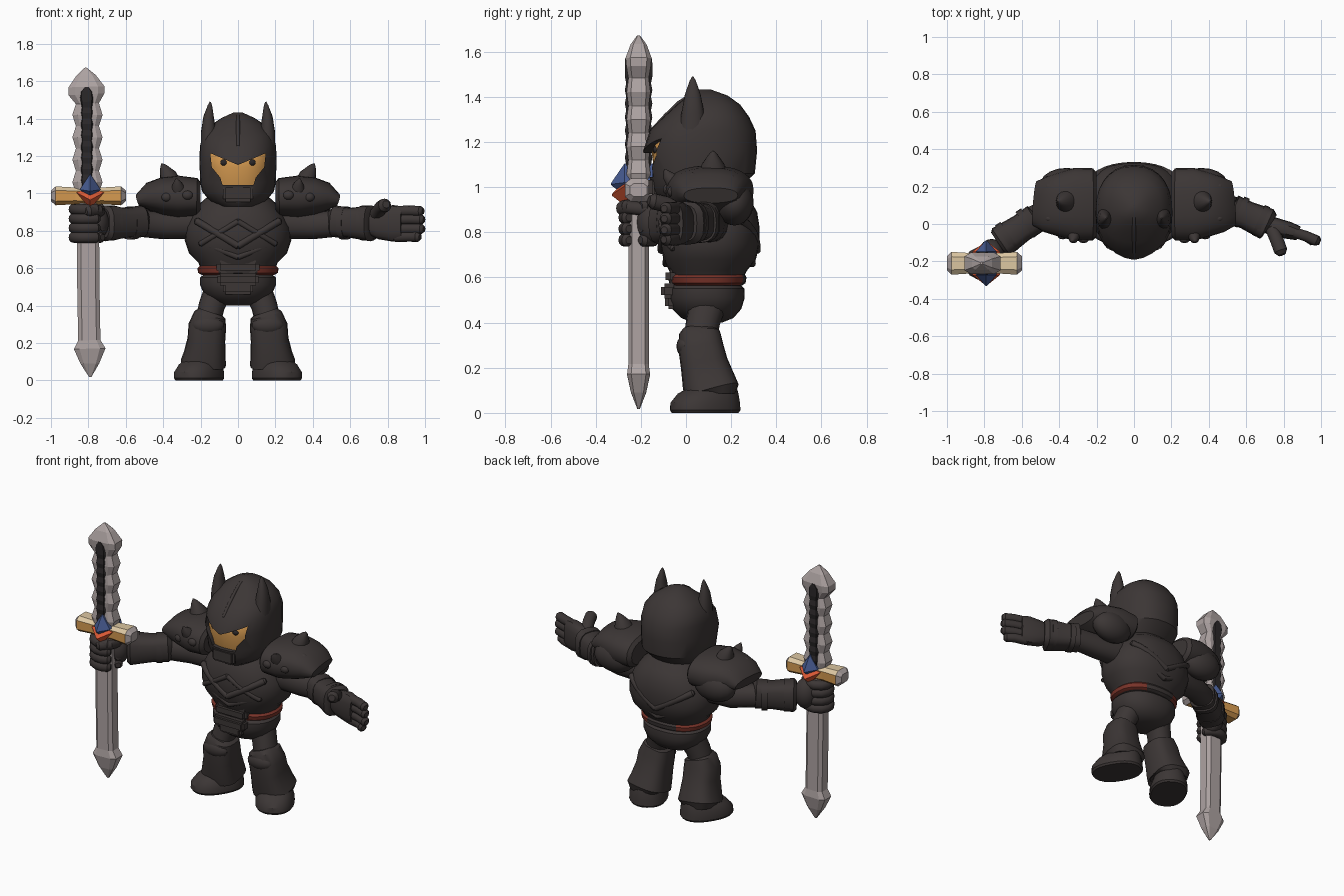
import bpy, bmesh, math
from mathutils import Vector as V

if "Cube" in bpy.data.objects:
    bpy.data.objects.remove(bpy.data.objects["Cube"])

def material(name, r, g, b):
    m = bpy.data.materials.new(name)
    m.diffuse_color = (r, g, b, 1)
    m.use_nodes = True
    m.node_tree.nodes["Principled BSDF"].inputs["Base Color"].default_value = m.diffuse_color
    return m

DARK = material("dark_armour", 0.045, 0.037, 0.036)
STEEL = material("steel", 0.42, 0.365, 0.36)
ORANGE = material("orange_gold", 0.66, 0.32, 0.08)
CREAM = material("cream", 0.72, 0.57, 0.36)
BELT = material("belt_red", 0.19, 0.033, 0.022)
RED = material("gem_red", 0.70, 0.10, 0.035)
BLUE = material("gem_blue", 0.06, 0.10, 0.27)
BLACK = material("groove_black", 0.024, 0.021, 0.022)

def spow(t, e):
    return math.copysign(abs(t) ** e, t)

def finish(name, bm, mats, rule=None, angle=35):
    bmesh.ops.recalc_face_normals(bm, faces=bm.faces)
    if rule:
        for f in bm.faces:
            f.material_index = rule(f)
    me = bpy.data.meshes.new(name)
    bm.to_mesh(me)
    bm.free()
    ob = bpy.data.objects.new(name, me)
    bpy.context.collection.objects.link(ob)
    for m in mats:
        me.materials.append(m)
    if angle:
        smooth(ob, angle)
    return ob

def smooth(ob, angle):
    bpy.ops.object.select_all(action='DESELECT')
    ob.select_set(True)
    bpy.context.view_layer.objects.active = ob
    bpy.ops.object.shade_smooth_by_angle(angle=math.radians(angle))

def skin(name, rings, mats, rule=None, angle=35):
    """Skin closed rings of points and cap both ends."""
    bm = bmesh.new()
    vs = [[bm.verts.new(p) for p in r] for r in rings]
    n = len(vs[0])
    for a, b in zip(vs, vs[1:]):
        for i in range(n):
            j = (i + 1) % n
            bm.faces.new((a[i], a[j], b[j], b[i]))
    bm.faces.new(vs[0])
    bm.faces.new(vs[-1])
    return finish(name, bm, mats, rule, angle)

def stack(name, rows, mats=(DARK,), sides=28, n=2.3, **kw):
    """Upright body from rows of (z, half width, front y, back y)."""
    rings = []
    for z, hx, yf, yb in rows:
        angles = [2 * math.pi * k / sides for k in range(sides)]
        rings.append([(hx * spow(math.cos(a), 2 / n),
                       (yf + yb) / 2 + (yb - yf) / 2 * spow(math.sin(a), 2 / n), z) for a in angles])
    return skin(name, rings, mats, **kw)

def limb(name, rows, mats=(DARK,), sides=16, n=2.2, phase=0, **kw):
    """Sweep through rows of (point, sideways radius, upward radius)."""
    pts = [V(r[0]) for r in rows]
    rings = []
    overall = pts[-1] - pts[0]
    ref = V((0, 1, 0)) if abs(overall.z) > 0.75 * overall.length else V((0, 0, 1))
    for i, (p, a, b) in enumerate(rows):
        d = (pts[min(i + 1, len(pts) - 1)] - pts[max(i - 1, 0)]).normalized()
        u = d.cross(ref).normalized()
        w = u.cross(d)
        rings.append([pts[i] + u * a * spow(math.cos(t), 2 / n) + w * b * spow(math.sin(t), 2 / n)
                      for t in (2 * math.pi * (k + phase) / sides for k in range(sides))])
    return skin(name, rings, mats, **kw)

def tube(name, pts, r, **kw):
    a, b, c, d = V(pts[0]), V(pts[1]), V(pts[-2]), V(pts[-1])
    rows = [(a + (a - b).normalized() * r * .6, r * .55, r * .55)] + [(p, r, r) for p in pts]
    rows.append((d + (d - c).normalized() * r * .6, r * .55, r * .55))
    return limb(name, rows, sides=12, **kw)

def blob(name, c, r, mats=(DARK,)):
    bm = bmesh.new()
    bmesh.ops.create_uvsphere(bm, u_segments=18, v_segments=12, radius=1)
    for v in bm.verts:
        v.co = V(c) + V([v.co[i] * r[i] for i in range(3)])
    return finish(name, bm, mats)

def block(name, c, size, bevel=.014, mats=(DARK,)):
    bm = bmesh.new()
    bmesh.ops.create_cube(bm, size=1)
    for v in bm.verts:
        v.co = V(c) + V([v.co[i] * size[i] for i in range(3)])
    bmesh.ops.bevel(bm, geom=bm.edges[:], offset=bevel, segments=2, affect='EDGES')
    return finish(name, bm, mats)

# Helmet with a V-browed face opening
helmet = stack("helmet", [(.93, .10, -.11, .16), (.96, .15, -.14, .20), (1.01, .192, -.155, .25),
                          (1.06, .202, -.165, .305), (1.16, .206, -.19, .315), (1.25, .204, -.16, .308),
                          (1.31, .19, -.10, .28), (1.365, .145, -.04, .24), (1.405, .085, .01, .185),
                          (1.432, .025, .06, .11)], angle=0, n=2.25)
opening = [(-.148, 1.215), (0, 1.152), (.148, 1.215), (.14, 1.14), (.095, 1.085), (.083, 1.045),
           (-.083, 1.045), (-.095, 1.085), (-.14, 1.14)]
cutter = skin("face_cutter", [[(x, y, z) for x, z in opening] for y in (-.4, -.01)], (DARK,), angle=0)
mod = helmet.modifiers.new("opening", 'BOOLEAN')
mod.operation = 'DIFFERENCE'
mod.object = cutter
bpy.context.view_layer.objects.active = helmet
bpy.ops.object.modifier_apply(modifier="opening")
bpy.data.objects.remove(cutter)
smooth(helmet, 30)
stack("face", [(1.0, .16, -.125, .2), (1.06, .175, -.14, .2), (1.14, .182, -.15, .2), (1.2, .182, -.148, .2),
               (1.24, .17, -.12, .2)], (ORANGE,))
tube("helmet_crest", [(0, -.15, 1.25), (0, -.09, 1.315), (0, -.03, 1.373), (0, .03, 1.41), (0, .1, 1.423)], .010)
block("chin_guard", (0, -.145, 1.0), (.16, .04, .09))

# Torso, pelvis and belt
stack("chest", [(.53, .17, -.04, .23), (.58, .192, -.055, .245), (.63, .212, -.075, .27),
                (.68, .262, -.10, .31), (.75, .285, -.115, .326), (.82, .28, -.115, .326),
                (.89, .245, -.10, .315), (.95, .20, -.07, .28), (1.02, .12, 0, .2)])
stack("pelvis", [(.40, .07, .03, .16), (.42, .13, -.02, .21), (.46, .18, -.06, .245), (.51, .203, -.08, .26),
                 (.55, .203, -.08, .258), (.568, .18, -.06, .24)])
stack("belt", [(.565, .195, -.06, .25), (.575, .213, -.074, .264), (.60, .217, -.08, .268), (.615, .2, -.065, .26)],
      (DARK, BELT), rule=lambda f: int(abs(f.calc_center_median().x) > .115))
block("belt_buckle", (0, -.075, .54), (.22, .07, .065))
block("buckle_plate", (0, -.067, .495), (.16, .05, .07))
block("belly_plate", (0, -.055, .605), (.23, .07, .075), .02)

def chest_y(x):
    return .105 - .22 * (1 - (abs(x) / .285) ** 2.3) ** (1 / 2.3)

# Low crossed ridges on the breastplate and back
for i, (z0, slope, w, r) in enumerate([(.72, .6, .22, .019), (.66, .4, .17, .016), (.85, -.6, .2, .015)]):
    for s in (-1, 1):
        xs = [w * k / 6 for k in range(7)]
        off = .027 if i == 1 else .008
        tube(f"chest_ridge_{i}", [(s * x, chest_y(x) + off, z0 + slope * x) for x in xs], r)
        if i < 2:
            tube(f"back_ridge_{i}", [(s * x, .205 - chest_y(x) - off, z0 + slope * x) for x in xs], r)

for s in (-1, 1):
    side = "left" if s > 0 else "right"
    # Helmet horns and eyes
    limb(side + "_horn", [((s * .15, .03, 1.24), .05, .065), ((s * .158, .03, 1.33), .04, .05),
                          ((s * .157, .03, 1.41), .028, .035), ((s * .15, .03, 1.47), .012, .014),
                          ((s * .148, .03, 1.49), .003, .003)])
    blob(side + "_eye", (s * .075, -.133, 1.165), (.02, .014, .017), (BLACK,))
    # Shoulder plate draped lower at the back, with spikes and studs
    limb(side + "_pauldron", [((s * .2, .105, .98), .17, .08), ((s * .22, .105, .98), .193, .102),
                              ((s * .32, .105, .983), .195, .112), ((s * .41, .105, .985), .17, .1),
                              ((s * .475, .105, .98), .148, .078), ((s * .53, .11, .963), .12, .035)],
         sides=24, n=2.4)
    blob(side + "_pauldron_back", (s * .36, .215, .93), (.14, .085, .10))
    limb(side + "_shoulder_spike", [((s * .355, .12, 1.03), .065, .07), ((s * .375, .12, 1.1), .045, .05),
                                    ((s * .40, .12, 1.145), .018, .018), ((s * .408, .12, 1.16), .003, .003)])
    limb(side + "_front_spike", [((s * .32, -.05, 1.02), .04, .04), ((s * .325, -.085, 1.055), .022, .022),
                                 ((s * .33, -.095, 1.08), .003, .003)])
    for x, y, z in [(.27, -.08, .99), (.38, -.06, .98), (.45, .03, 1.04), (.45, .2, 1.03)]:
        blob(side + "_shoulder_stud", (s * x, y, z), (.03, .022, .025))
    # Thigh, flared greave, knee plate and shoe
    limb(side + "_thigh", [((s * .10, .1, .50), .075, .085), ((s * .14, .075, .40), .07, .075),
                           ((s * .165, .06, .30), .068, .075)])
    limb(side + "_greave", [((s * .145, .06, .365), .066, .075), ((s * .15, .06, .35), .086, .092),
                            ((s * .164, .066, .29), .101, .1), ((s * .169, .08, .22), .101, .105),
                            ((s * .178, .10, .14), .112, .118), ((s * .185, .115, .095), .122, .122),
                            ((s * .185, .115, .085), .105, .105)], sides=20, n=2.8)
    blob(side + "_knee_plate", (s * .16, -.002, .295), (.085, .04, .05))
    ca, sa = math.cos(math.radians(30)), math.sin(math.radians(30))
    rings = []
    for z, w, l, back in [(0, .108, .155, 0), (.012, .116, .163, 0), (.045, .115, .16, 0), (.085, .1, .14, .015),
                          (.12, .08, .1, .045), (.15, .06, .06, .07)]:
        ring = []
        for k in range(24):
            t = 2 * math.pi * k / 24
            u, v = w * spow(math.cos(t), .87), l * spow(math.sin(t), .87) + back
            ring.append((s * (.208 + u * ca - v * sa), .085 + u * sa + v * ca, z))
        rings.append(ring)
    skin(side + "_shoe", rings, (DARK,))
    # Upper arm and gauntlet
    bend = .08 if s > 0 else .03
    tip = .0 if s > 0 else -.095
    limb(side + "_upper_arm", [((s * .22, .11, .84), .08, .085), ((s * .4, .1, .83), .07, .075),
                               ((s * .54, bend, .84), .065, .07)])
    limb(side + "_gauntlet", [((s * .515, bend + .01, .85), .06, .065), ((s * .525, bend, .85), .08, .085),
                              ((s * .6, bend * .6 + tip * .4, .843), .076, .08),
                              ((s * .71, tip, .84), .087, .096), ((s * .725, tip - .01, .84), .07, .08)], n=2.9)
    for k in (.2, .8):
        limb(side + "_gauntlet_band", [((s * (.535 + .18 * (k + e)), bend + (tip - bend) * (k + e), .842),
                                        .083 + .005 * k, .087 + .008 * k) for e in (-.08, .08)], n=2.6)

# Open left hand
limb("left_palm", [((.70, .0, .84), .045, .06), ((.75, -.015, .84), .05, .085), ((.83, -.035, .84), .046, .098),
                   ((.88, -.05, .84), .038, .09)], n=2.6)
for z, end in [(.905, .98), (.86, .985), (.81, .985), (.768, .965)]:
    tube("left_finger", [(.84, -.04, z), (.92, -.065, z + .002), (end - .005, -.09, z)], .028)
tube("left_thumb", [(.74, -.03, .89), (.765, -.09, .925), (.785, -.145, .937)], .036)

# Right fist closed round the grip
GX, GY = -.805, -.21
blob("right_palm", (-.76, -.15, .845), (.07, .07, .095))
for z in (.765, .815, .865, .915):
    tube("right_finger", [(GX + .075 * math.cos(t), GY + .062 * math.sin(t), z)
                          for t in (math.radians(20 + 29 * k) for k in range(11))], .029)
tube("right_thumb", [(-.74, -.17, .90), (-.75, -.25, .91), (-.80, -.285, .905)], .03)

# Sword: plain lower blade, wavy upper blade with dark beaded channel
def blade(name, rows, mats, n=4, **kw):
    return limb(name, [((x, GY, z), w, t) for z, x, w, t in rows], mats, sides=8, n=n, phase=.5, angle=0, **kw)

blade("lower_blade", [(.018, -.79, .006, .006), (.09, -.792, .052, .035), (.17, -.793, .088, .053),
                      (.215, -.795, .062, .047), (.5, -.8, .062, .047), (.95, -.803, .062, .047)], (STEEL,))
waves = [(1.0 + .06 * k, -.805, (.064, .084)[k % 2], (.047, .055)[k % 2]) for k in range(9)]
blade("upper_blade", waves + [(1.53, -.81, .1, .056), (1.57, -.81, .1, .06), (1.63, -.813, .055, .037),
                              (1.672, -.815, .006, .006)], (STEEL,))
blade("blade_channel", [(1.04 + .03 * k, -.808, (.029, .033)[k % 2], (.056, .062)[k % 2]) for k in range(16)]
      + [(1.515, -.81, .036, .062), (1.545, -.81, .032, .062), (1.57, -.81, .01, .061)], (BLACK,), n=8)

# Crossguard: cream top, gold sides, steel end caps
def guard_colour(f):
    n = f.normal
    return 2 if abs(n.x) > .6 else int(n.z > .3)

limb("crossguard", [((x, GY, .987), a, b) for x, a, b in
                    [(-1.0, .04, .03), (-.975, .064, .053), (-.87, .057, .047), (-.8, .066, .053),
                     (-.73, .057, .047), (-.625, .064, .053), (-.6, .04, .03)]],
     (ORANGE, CREAM, STEEL), sides=8, n=3.2, phase=.5, rule=guard_colour, angle=0)

# Gem through the guard: blue diamond over a red V, the same front and back
def gem(name, mat, top, mid, low, w, tip_z, reach):
    rings = []
    for y, k in ((-reach, .06), (-.062, 1), (.062, 1), (reach, .06)):
        rings.append([(-.79 + x * k, GY + y, tip_z + (z - tip_z) * k)
                      for x, z in ((0, top), (w, mid), (0, low), (-w, mid))])
    skin(name, rings, (mat,), angle=0)

gem("gem_red", RED, 1.03, 1.005, .918, .074, .965, .118)
gem("gem_blue", BLUE, 1.105, 1.02, .962, .056, 1.012, .122)
